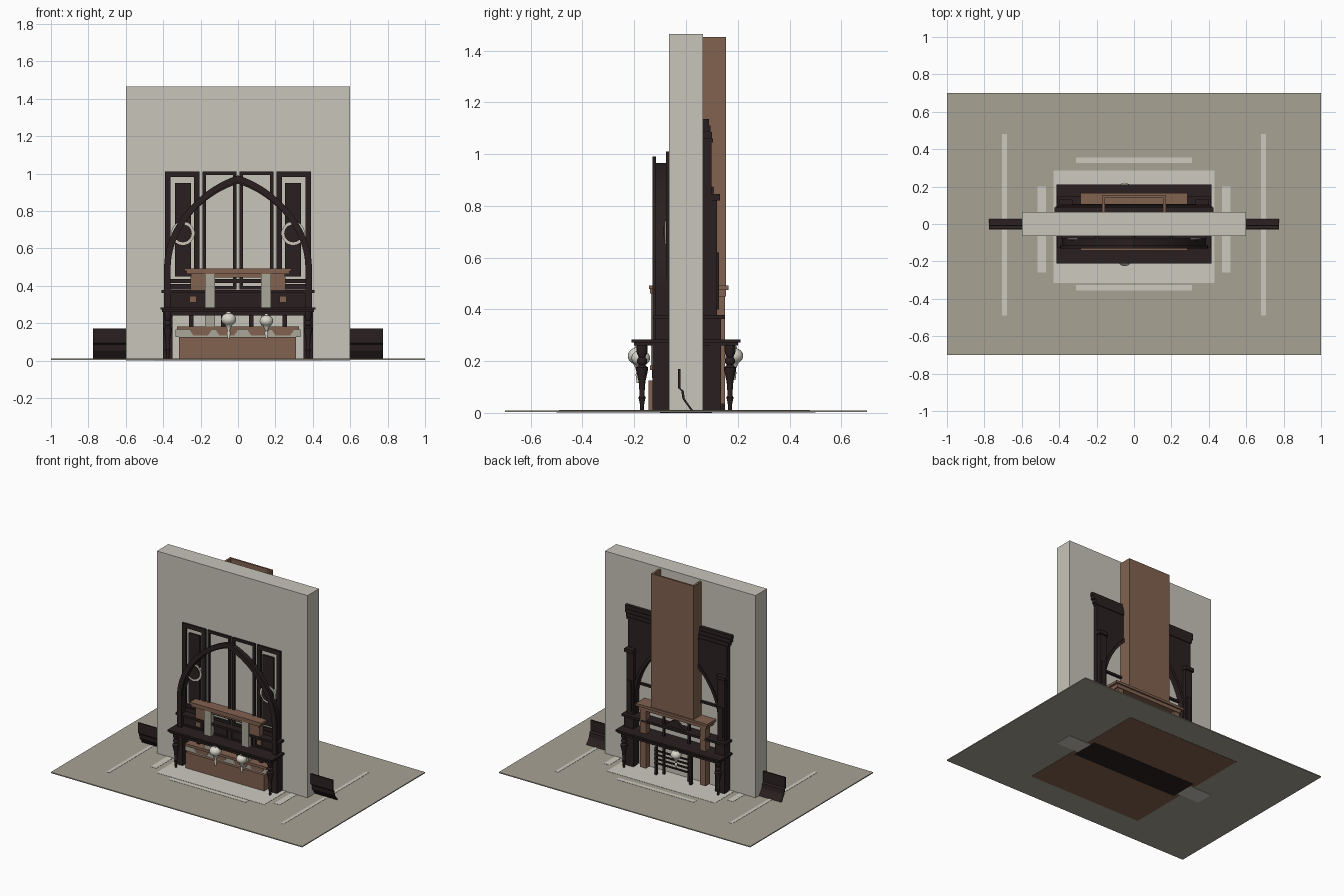
import bpy, bmesh, math

if "Cube" in bpy.data.objects:
    bpy.data.objects.remove(bpy.data.objects["Cube"])

def material(name, r, g, b):
    m = bpy.data.materials.new(name)
    m.diffuse_color = (r, g, b, 1)
    m.use_nodes = True
    m.node_tree.nodes["Principled BSDF"].inputs["Base Color"].default_value = m.diffuse_color
    return m

WALL = material("wall_plaster", .58, .555, .495)
FLOOR = material("floor_stone", .39, .365, .295)
MARK = material("pale_floor_inlay", .61, .59, .53)
DARK = material("dark_wood", .023, .0145, .0145)
BROWN = material("brown_stone", .223, .122, .08)
PALE = material("pale_marble", .40, .385, .32)
GLASS = material("white_glass", .70, .68, .60)

def finish(name, bm, mat, smooth=False):
    bmesh.ops.recalc_face_normals(bm, faces=bm.faces)
    me = bpy.data.meshes.new(name)
    bm.to_mesh(me)
    bm.free()
    me.materials.append(mat)
    ob = bpy.data.objects.new(name, me)
    bpy.context.collection.objects.link(ob)
    if smooth:
        bpy.context.view_layer.objects.active = ob
        ob.select_set(True)
        bpy.ops.object.shade_smooth_by_angle(angle=math.radians(40))
        ob.select_set(False)
    return ob

def prism(name, pts, a, b, mat, axis='y', smooth=False):
    """Extrude a 2D profile: (x,z) along y, (y,z) along x, or (x,y) along z."""
    place = {'y': lambda p, t: (p[0], t, p[1]),
             'x': lambda p, t: (t, p[0], p[1]),
             'z': lambda p, t: (p[0], p[1], t)}[axis]
    bm = bmesh.new()
    lo = [bm.verts.new(place(p, a)) for p in pts]
    hi = [bm.verts.new(place(p, b)) for p in pts]
    bm.faces.new(lo)
    bm.faces.new(hi)
    n = len(pts)
    for i in range(n):
        bm.faces.new((lo[i], lo[(i + 1) % n], hi[(i + 1) % n], hi[i]))
    return finish(name, bm, mat, smooth)

def box(name, x0, x1, y0, y1, z0, z1, mat):
    return prism(name, [(x0, z0), (x1, z0), (x1, z1), (x0, z1)], y0, y1, mat)

def pair(name, x0, x1, *rest):
    """Box and its mirror image across x."""
    box(name + "_right", x0, x1, *rest)
    box(name + "_left", -x1, -x0, *rest)

def frame(name, x0, x1, z0, z1, w, y0, y1, mat):
    box(name + "_stile_a", x0, x0 + w, y0, y1, z0, z1, mat)
    box(name + "_stile_b", x1 - w, x1, y0, y1, z0, z1, mat)
    box(name + "_rail_low", x0 + w, x1 - w, y0, y1, z0, z0 + w, mat)
    box(name + "_rail_top", x0 + w, x1 - w, y0, y1, z1 - w, z1, mat)

def lathe(name, profile, x, y, mat, n=16):
    bm = bmesh.new()
    rings = [[bm.verts.new((x + r * math.cos(6.28318 * k / n), y + r * math.sin(6.28318 * k / n), z))
              for k in range(n)] for r, z in profile]
    for p, q in zip(rings, rings[1:]):
        for k in range(n):
            bm.faces.new((p[k], p[(k + 1) % n], q[(k + 1) % n], q[k]))
    bm.faces.new(rings[0])
    bm.faces.new(rings[-1])
    return finish(name, bm, mat, True)

def arch(a, foot, spring, top, n=20):
    """Pointed arch outline from the right foot over the apex to the left foot."""
    half = []
    for i in range(n + 1):
        t = math.pi / 2 * i / n
        x = a * math.cos(t)
        half.append((x, spring + (top - spring) * (.75 * math.sin(t) + .25 * (1 - x / a))))
    half = [(a, foot)] + half
    return half + [(-x, z) for x, z in reversed(half[:-1])]

def disc(name, x, z, r, y0, y1, mat):
    prism(name, [(x + r * math.cos(k * math.pi / 16), z + r * math.sin(k * math.pi / 16))
                 for k in range(32)], y0, y1, mat)

# floor slab, underside plates and wall
box("floor", -1, 1, -.7, .7, .003, .01, FLOOR)
box("underside_slab", -.45, .45, -.5, .5, .0015, .004, BROWN)
box("underside_hearth", -.42, .42, -.1, .1, 0, .004, DARK)
pair("underside_wall_foot", .42, .6, -.065, .065, .001, .004, WALL)
box("wall", -.6, .6, -.065, .065, .01, 1.465, WALL)

# pale inlays on the floor
for s, name in ((-1, "front"), (1, "back")):
    e = .315 if s < 0 else .285
    box("inlay_broad_" + name, -.43, .43, min(s * .06, s * e), max(s * .06, s * e), .009, .0115, MARK)
    c = s * .34
    box("inlay_strip_" + name, -.31, .31, c - .015, c + .015, .009, .0115, MARK)
pair("inlay_inner_strip", .47, .515, -.26, .2, .009, .0115, MARK)
pair("inlay_outer_strip", .68, .705, -.49, .48, .009, .0115, MARK)

# curved skirting boards at both ends of the wall
line = [(-.03, .17), (-.03, .095), (-.018, .085), (-.014, .055), (0, .035), (.022, .005)]
skirting = line + [(y + .009, z) for y, z in reversed(line)]
prism("skirting_right", skirting, .59, .775, DARK, 'x')
prism("skirting_left", skirting, -.775, -.59, DARK, 'x')

# front wall panelling
Y0, Y1 = -.078, -.06
for s, name in ((-1, "left"), (1, "right")):
    a, b = sorted((s * .205, s * .39))
    frame("outer_panel_" + name, a, b, .38, 1.01, .03, Y0, Y1, DARK)
    a, b = sorted((s * .25, s * .338))
    box("outer_panel_field_" + name, a, b, Y0, Y1, .45, .95, DARK)
    disc("roundel_ring_" + name, s * .295, .68, .062, -.082, Y1, WALL)
    disc("roundel_" + name, s * .295, .68, .048, -.088, Y1, DARK)
    a, b = sorted((s * .008, s * .19))
    frame("inner_panel_" + name, a, b, .38, 1.01, .018, Y0, Y1, DARK)
box("panel_cross_rail", -.39, .39, Y0, Y1, .415, .435, DARK)

# front wainscot with moulding
box("wainscot", -.39, .39, -.1, -.06, .27, .37, DARK)
box("wainscot_moulding", -.41, .41, -.125, -.06, .362, .377, DARK)
for k in (-.29, -.1, .1, .29):
    frame("wainscot_field", k - .085, k + .085, .29, .355, .008, -.106, -.1, DARK)
pair("wainscot_block", .222, .26, -.109, -.1, .31, .345, BROWN)

# front arch: face moulding and deeper reveal
prism("front_arch_face", arch(.395, .28, .5, .99) + arch(.36, .28, .5, .955)[::-1], -.13, -.115, DARK)
prism("front_arch_reveal", arch(.385, .28, .5, .965) + arch(.365, .28, .5, .945)[::-1], -.115, -.06, DARK)
pair("front_arch_post", .35, .4, -.13, -.06, .01, .28, DARK)

# front fireplace
box("front_mantel", -.275, .275, -.14, -.065, .462, .478, BROWN)
box("front_mantel_cap", -.285, .285, -.143, -.065, .478, .492, BROWN)
box("front_frieze", -.25, .25, -.126, -.1, .445, .462, BROWN)
pair("front_brown_post", .14, .255, -.12, -.075, .377, .447, BROWN)
pair("front_pale_column", .122, .177, -.135, -.1, .17, .475, PALE)
box("front_hearth_box", -.315, .31, -.145, -.065, .01, .125, BROWN)
box("front_hearth_band", -.335, .335, -.125, -.065, .125, .165, PALE)
box("front_hearth_shelf", -.325, .325, -.14, -.065, .165, .183, BROWN)
for x in (-.2, -.06, .11, .24):
    prism("hearth_keystone", [(x - .06, .165), (x + .06, .165), (x + .04, .135), (x - .04, .135)],
          -.132, -.12, BROWN)
for x in (-.25, -.08, .07, .25):
    box("front_baluster", x - .012, x + .012, -.1, -.065, .18, .27, DARK)

# two console tables, front and back
leg = [(.007, .01), (.009, .04), (.014, .06), (.009, .068), (.013, .12), (.022, .16), (.024, .175),
       (.012, .185), (.02, .195), (.02, .205), (.013, .215), (.021, .235), (.021, .262)]
for s, name in ((-1, "front"), (1, "back")):
    def slab(part, hx, ya, yb, z0, z1):
        box(name + part, -hx, hx, min(s * ya, s * yb), max(s * ya, s * yb), z0, z1, DARK)
    slab("_table_top", .415, .06, .21, .272, .284)
    slab("_table_edge", .405, .06, .2, .26, .272)
    slab("_table_apron", .385, .155, .185, .24, .262)
    for x in (-.375, .375):
        lathe(name + "_table_leg", leg, x, s * .17, DARK)

# hanging glass globes with finials
def globe(name, x, y, z, r):
    prof = [(.006, z - 2.6 * r), (.01, z - 1.8 * r), (.006, z - 1.5 * r), (.014, z - r)]
    prof += [(r * math.cos(t), z + r * .85 * math.sin(t)) for t in
             [math.radians(d) for d in range(-60, 71, 13)]]
    lathe(name, prof + [(.012, z + r)], x, y, GLASS, 20)

globe("front_globe_large", -.05, -.185, .22, .04)
globe("front_globe_small", .152, -.175, .212, .036)
globe("back_globe", -.05, .185, .22, .036)

# back surround: arched board, cornice, pilasters
opening = arch(.33, .01, .5, .95)
prism("back_board", [(.395, .01), (.395, 1.06), (-.395, 1.06), (-.395, .01)] + opening[::-1],
      .06, .098, DARK)
prism("back_arch_moulding", arch(.35, .28, .5, .975) + opening[::-1][1:-1] + [], .06, .106, DARK)
for hx, y, z0, z1 in ((.4, .104, 1.045, 1.06), (.408, .1, 1.06, 1.085), (.42, .094, 1.085, 1.11),
                      (.425, .088, 1.11, 1.135)):
    box("back_cornice", -hx, hx, .06, y, z0, z1, DARK)
pair("back_pilaster", .335, .39, .09, .12, .01, .84, DARK)
pair("back_pilaster_cap", .33, .4, .09, .132, .82, .845, DARK)
pair("back_pilaster_field", .347, .378, .12, .127, .4, .62, DARK)
pair("back_pilaster_base", .325, .4, .09, .135, .01, .37, DARK)
box("back_moulding", -.41, .41, .06, .15, .362, .378, DARK)
box("back_arch_bar", -.335, .335, .06, .08, .585, .6, DARK)

# chimney breast, open at the top
prism("chimney", [(-.17, .06), (-.17, .155), (.17, .155), (.17, .06), (.155, .06), (.155, .143),
                  (-.155, .143), (-.155, .06)], .485, 1.452, BROWN, 'z')

# back fireplace
box("back_mantel_cap", -.285, .285, .06, .165, .475, .492, BROWN)
box("back_mantel", -.27, .27, .06, .155, .45, .475, BROWN)
pair("back_brown_post", .215, .26, .1, .15, .035, .45, BROWN)
prism("back_crest", [(-.1, .378), (.1, .378), (.05, .4), (.03, .42), (0, .43), (-.03, .42), (-.05, .4)],
      .11, .13, DARK)
for x in (-.1, .1):
    box("back_screen_bar", x - .008, x + .008, .1, .115, .01, .45, DARK)
for z in (.09, .12, .15, .18):
    box("grate_bar", -.15, .15, .14, .15, z, z + .01, DARK)
pair("grate_leg", .13, .145, .13, .15, .01, .21, DARK)
box("back_hearth_rail", -.33, .33, .065, .09, .19, .205, DARK)
